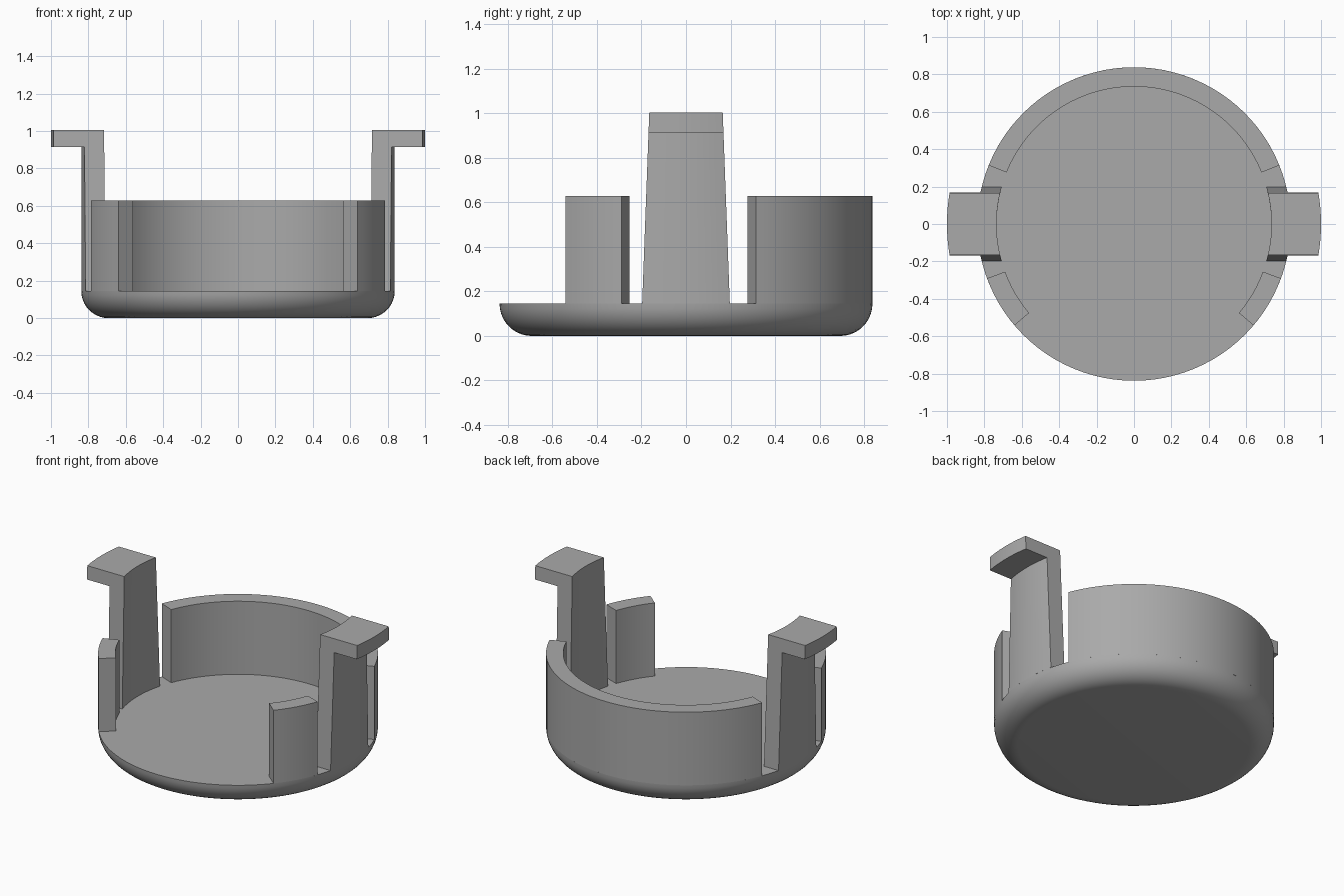
import bpy, bmesh, math

if "Cube" in bpy.data.objects:
    bpy.data.objects.remove(bpy.data.objects["Cube"])

R_OUT, R_IN, R_TAB = 0.838, 0.735, 1.0
FLOOR, WALL_TOP, ARM_TOP, TAB_LOW = 0.145, 0.628, 1.005, 0.915

gray = bpy.data.materials.new("plain gray")
gray.diffuse_color = (0.4, 0.4, 0.4, 1)
gray.use_nodes = True
gray.node_tree.nodes["Principled BSDF"].inputs["Base Color"].default_value = gray.diffuse_color


def sweep(name, rings, closed=False):
    """Join a row of closed sections into a solid; cap the ends if open."""
    bm = bmesh.new()
    rows = [[bm.verts.new(p) for p in ring] for ring in rings]
    n = len(rows[0])
    for a, b in zip(rows, rows[1:]):
        for i in range(n):
            j = (i + 1) % n
            bm.faces.new((a[i], a[j], b[j], b[i]))
    bm.faces.new(rows[0])
    bm.faces.new(rows[-1])
    bmesh.ops.recalc_face_normals(bm, faces=bm.faces)
    mesh = bpy.data.meshes.new(name)
    bm.to_mesh(mesh)
    bm.free()
    mesh.materials.append(gray)
    obj = bpy.data.objects.new(name, mesh)
    bpy.context.collection.objects.link(obj)
    bpy.ops.object.select_all(action='DESELECT')
    obj.select_set(True)
    bpy.context.view_layer.objects.active = obj
    bpy.ops.object.shade_smooth_by_angle(angle=math.radians(30))
    return obj


def circle(r, z, n=96):
    return [(r * math.cos(2 * math.pi * i / n), r * math.sin(2 * math.pi * i / n), z)
            for i in range(n)]


# Round base with a rounded lower edge
fillet = [math.radians(90 * i / 10) for i in range(11)]
sweep("base", [circle(R_OUT - FLOOR * (1 - math.sin(a)), FLOOR * (1 - math.cos(a)))
               for a in fillet])


# Curved walls standing on the base
def wall(name, start, end, steps):
    rings = []
    for i in range(steps + 1):
        a = math.radians(start + (end - start) * i / steps)
        c, s = math.cos(a), math.sin(a)
        rings.append([(r * c, r * s, z) for r, z in
                      ((R_IN, FLOOR), (R_OUT, FLOOR), (R_OUT, WALL_TOP), (R_IN, WALL_TOP))])
    sweep(name, rings)


wall("rear_wall", 22, 158, 40)
wall("front_wall_right", -40.3, -20.3, 6)
wall("front_wall_left", 200.3, 220.3, 6)

# Tapered side arms with tabs that point outward
ARM = ((R_IN, FLOOR), (R_OUT, FLOOR), (R_OUT, TAB_LOW),
       (R_TAB, TAB_LOW), (R_TAB, ARM_TOP), (R_IN, ARM_TOP))


def arm(name, side, steps=10):
    rings = []
    for i in range(steps + 1):
        t = 2 * i / steps - 1
        ring = []
        for r, z in ARM:
            y = t * (0.197 - 0.032 * (z - FLOOR) / (ARM_TOP - FLOOR))
            ring.append((side * math.sqrt(r * r - y * y), y, z))
        rings.append(ring)
    sweep(name, rings)


arm("side_arm_right", 1)
arm("side_arm_left", -1)
